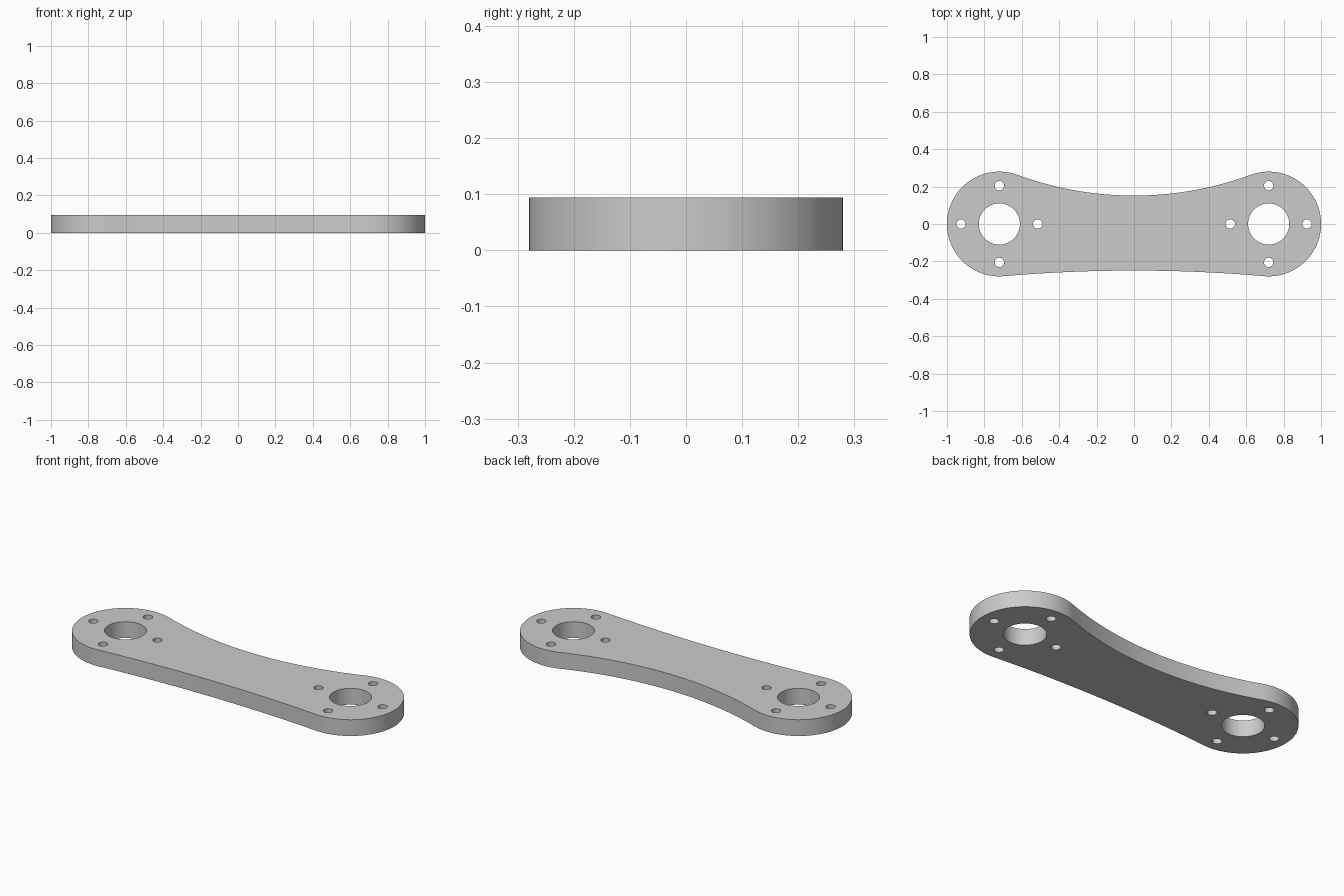
import bpy, bmesh, math
from mathutils import Vector

cube = bpy.data.objects.get("Cube")
if cube:
    bpy.data.objects.remove(cube, do_unlink=True)

THICK = 0.094
END_X, END_R = 0.72, 0.28     # rounded ends
BORE_R = 0.11                 # large bores
BOLT_R, BOLT_RING = 0.025, 0.205


def arc(cx, cy, r, start, end, steps):
    """Points along an arc, both ends included."""
    return [Vector((cx + r * math.cos(a), cy + r * math.sin(a), 0))
            for a in (start + (end - start) * i / steps for i in range(steps + 1))]


def circle(cx, cy, r, steps):
    return arc(cx, cy, r, 0, math.tau, steps)[:-1]


def waist(depth):
    """Centre height, radius and tangent angle of a concave side that touches both ends."""
    c = (END_X ** 2 - (END_R - depth) ** 2) / (2 * (END_R - depth))
    return c, c - depth, math.atan2(c, END_X)


# Outline: right end, back waist, left end, front waist
back_c, back_r, back_a = waist(0.152)
front_c, front_r, front_a = waist(0.249)
outline = arc(END_X, 0, END_R, front_a - math.pi, math.pi - back_a, 64)
outline += arc(0, back_c, back_r, -back_a, back_a - math.pi, 40)[1:-1]
outline += arc(-END_X, 0, END_R, back_a, math.tau - front_a, 64)
outline += arc(0, -front_c, front_r, math.pi - front_a, front_a, 40)[1:-1]

# Bores and bolt holes at each end
loops = [outline]
for side in (-1, 1):
    loops.append(circle(side * END_X, 0, BORE_R, 48))
    for k in range(4):
        a = k * math.pi / 2
        loops.append(circle(side * END_X + BOLT_RING * math.cos(a),
                            BOLT_RING * math.sin(a), BOLT_R, 24))

# Fill the outline around the holes and extrude it to a plate
bm = bmesh.new()
for pts in loops:
    vs = [bm.verts.new(p) for p in pts]
    for i, v in enumerate(vs):
        bm.edges.new((v, vs[(i + 1) % len(vs)]))
bmesh.ops.triangle_fill(bm, edges=bm.edges[:], use_beauty=True, normal=(0, 0, 1))
top = bmesh.ops.extrude_face_region(bm, geom=bm.faces[:], use_keep_orig=True)
bmesh.ops.translate(bm, vec=(0, 0, THICK),
                    verts=[g for g in top["geom"] if isinstance(g, bmesh.types.BMVert)])
bmesh.ops.recalc_face_normals(bm, faces=bm.faces[:])

mesh = bpy.data.meshes.new("link_plate")
bm.to_mesh(mesh)
bm.free()
plate = bpy.data.objects.new("link_plate", mesh)
bpy.context.collection.objects.link(plate)

# Plain grey
grey = bpy.data.materials.new("light_grey")
grey.use_nodes = True
colour = (0.6, 0.6, 0.6, 1)
grey.diffuse_color = colour
grey.node_tree.nodes["Principled BSDF"].inputs["Base Color"].default_value = colour
mesh.materials.append(grey)

bpy.ops.object.select_all(action="DESELECT")
plate.select_set(True)
bpy.context.view_layer.objects.active = plate
bpy.ops.object.shade_smooth_by_angle(angle=math.radians(30))
